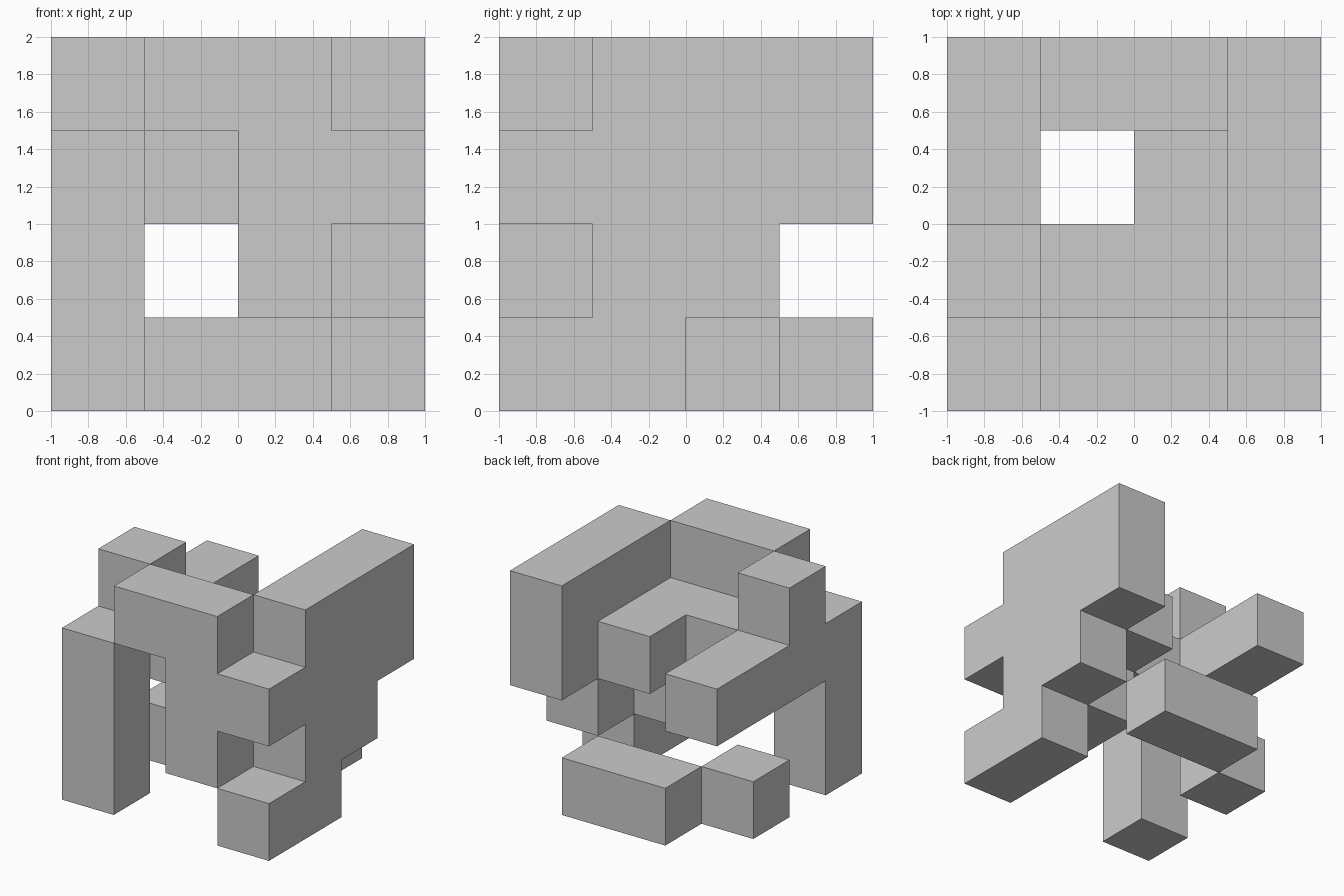
import bpy, bmesh
from mathutils import Vector

if "Cube" in bpy.data.objects:
    bpy.data.objects.remove(bpy.data.objects["Cube"])

CELL = 0.5

# Four layers from bottom to top; rows run front to back, columns left to right
LAYERS = [
    ["#..#", "...#", "#...", ".##."],
    ["#.#.", "..##", "...#", "...."],
    ["#.##", "####", "#.##", "#..#"],
    [".##.", "#..#", "...#", "...#"],
]

cells = {(x, y, z)
         for z, layer in enumerate(LAYERS)
         for y, row in enumerate(layer)
         for x, mark in enumerate(row) if mark == "#"}

bm = bmesh.new()
corners = {}


def corner(p):
    """Shared vertex at a grid corner."""
    key = tuple(round(c) for c in p)
    if key not in corners:
        corners[key] = bm.verts.new(((key[0] - 2) * CELL, (key[1] - 2) * CELL, key[2] * CELL))
    return corners[key]


# Outer skin only: one square wherever a filled cell meets an empty one
for cell in sorted(cells):
    for axis in range(3):
        for side in (-1, 1):
            n = Vector((0, 0, 0))
            n[axis] = side
            if tuple(round(c + d) for c, d in zip(cell, n)) in cells:
                continue
            a = Vector((0, 0, 0))
            a[(axis + 1) % 3] = 0.5
            b = n.cross(a)
            mid = Vector(cell) + Vector((0.5, 0.5, 0.5)) + n * 0.5
            bm.faces.new([corner(mid + p) for p in (-a - b, a - b, a + b, b - a)])

mesh = bpy.data.meshes.new("block_puzzle")
bm.to_mesh(mesh)
bm.free()
bpy.context.collection.objects.link(bpy.data.objects.new("block_puzzle", mesh))
